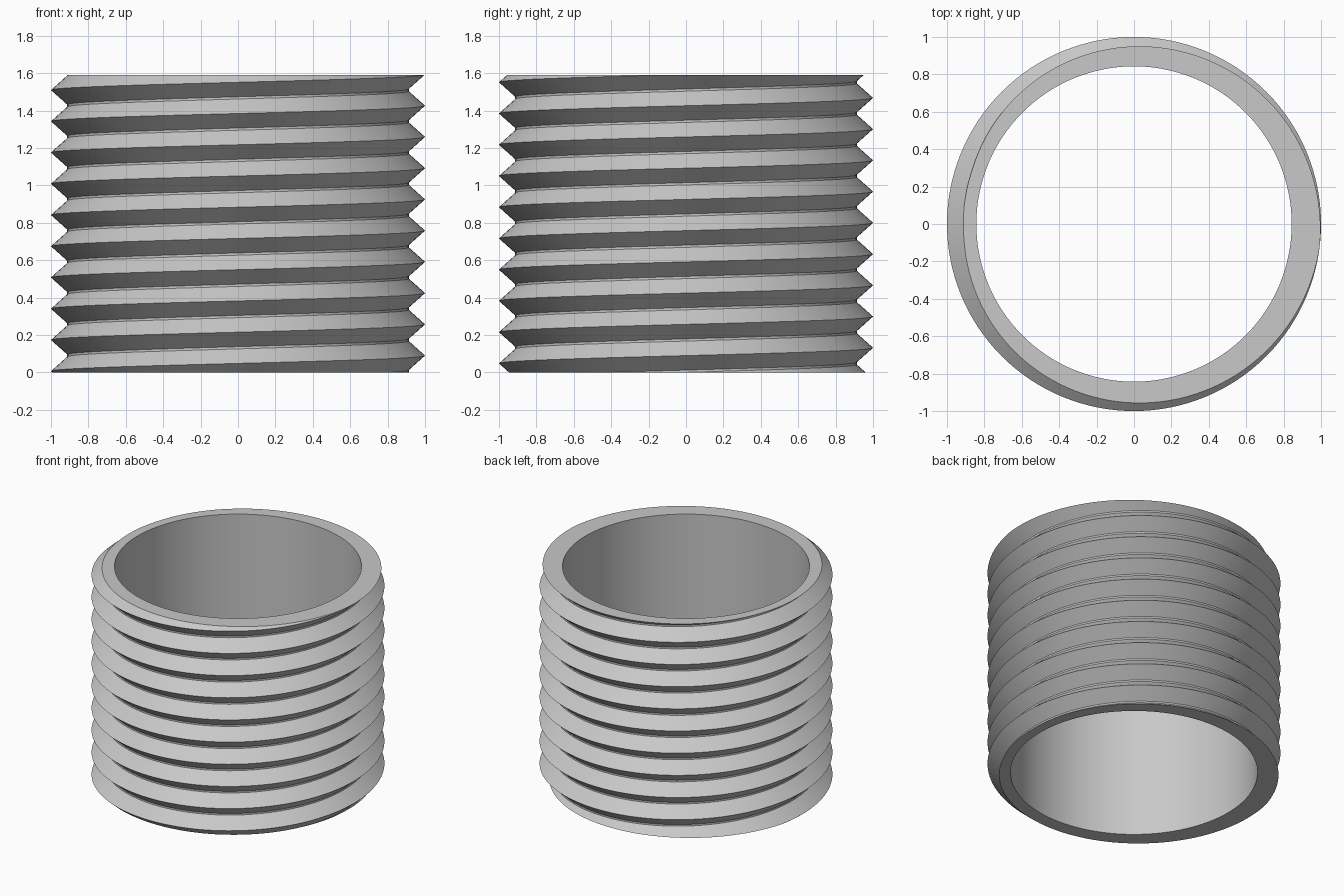
import bpy
import bmesh
from math import cos, sin, tau, radians

if "Cube" in bpy.data.objects:
    bpy.data.objects.remove(bpy.data.objects["Cube"], do_unlink=True)

HEIGHT = 1.59
PITCH = 0.167
CREST_R, ROOT_R, BORE_R = 1.0, 0.913, 0.843
ROOT_FLAT = 0.012          # narrow flat at the bottom of the groove
FIRST_CREST = 0.09         # crest height on the +x side
SEGMENTS = 128
TURNS = 13

grey = bpy.data.materials.new("light grey")
grey.use_nodes = True
grey.diffuse_color = (0.58, 0.58, 0.58, 1)
grey.node_tree.nodes["Principled BSDF"].inputs["Base Color"].default_value = grey.diffuse_color

bm = bmesh.new()


def helix(radius, offset):
    """Right-handed helix of vertices, starting below the tube."""
    start = FIRST_CREST - 2 * PITCH + offset
    return [bm.verts.new((radius * cos(tau * i / SEGMENTS),
                          radius * sin(tau * i / SEGMENTS),
                          start + PITCH * i / SEGMENTS))
            for i in range(SEGMENTS * TURNS + 1)]


# Thread surface: upper flank, root flat, lower flank of the next turn
crest = helix(CREST_R, 0)
root_low = helix(ROOT_R, (PITCH - ROOT_FLAT) / 2)
root_high = helix(ROOT_R, (PITCH + ROOT_FLAT) / 2)
rows = [crest, root_low, root_high, crest[SEGMENTS:]]
for a, b in zip(rows, rows[1:]):
    for i in range(SEGMENTS * (TURNS - 1)):
        bm.faces.new((a[i], a[i + 1], b[i + 1], b[i]))

# Trim the thread flat at both ends
for z, direction in ((0, -1), (HEIGHT, 1)):
    bmesh.ops.bisect_plane(bm, geom=bm.verts[:] + bm.edges[:] + bm.faces[:],
                           dist=1e-5, plane_co=(0, 0, z),
                           plane_no=(0, 0, direction), clear_outer=True)
bmesh.ops.delete(bm, geom=[v for v in bm.verts if not v.link_faces], context='VERTS')
bmesh.ops.remove_doubles(bm, verts=bm.verts[:], dist=1e-5)

# Smooth bore
rings = [[bm.verts.new((BORE_R * cos(tau * i / SEGMENTS),
                        BORE_R * sin(tau * i / SEGMENTS), z))
          for i in range(SEGMENTS)] for z in (0, HEIGHT)]
for i in range(SEGMENTS):
    j = (i + 1) % SEGMENTS
    bm.faces.new((rings[0][i], rings[1][i], rings[1][j], rings[0][j]))

# Flat end rings between the thread and the bore
for z in (0, HEIGHT):
    rim = [e for e in bm.edges if e.is_boundary
           and all(abs(v.co.z - z) < 1e-4 for v in e.verts)]
    bmesh.ops.triangle_fill(bm, edges=rim, use_beauty=True, normal=(0, 0, 1))

bmesh.ops.recalc_face_normals(bm, faces=bm.faces[:])
mesh = bpy.data.meshes.new("threaded_tube")
bm.to_mesh(mesh)
bm.free()
mesh.materials.append(grey)

tube = bpy.data.objects.new("threaded_tube", mesh)
bpy.context.collection.objects.link(tube)
bpy.context.view_layer.objects.active = tube
tube.select_set(True)
bpy.ops.object.shade_smooth_by_angle(angle=radians(30))
